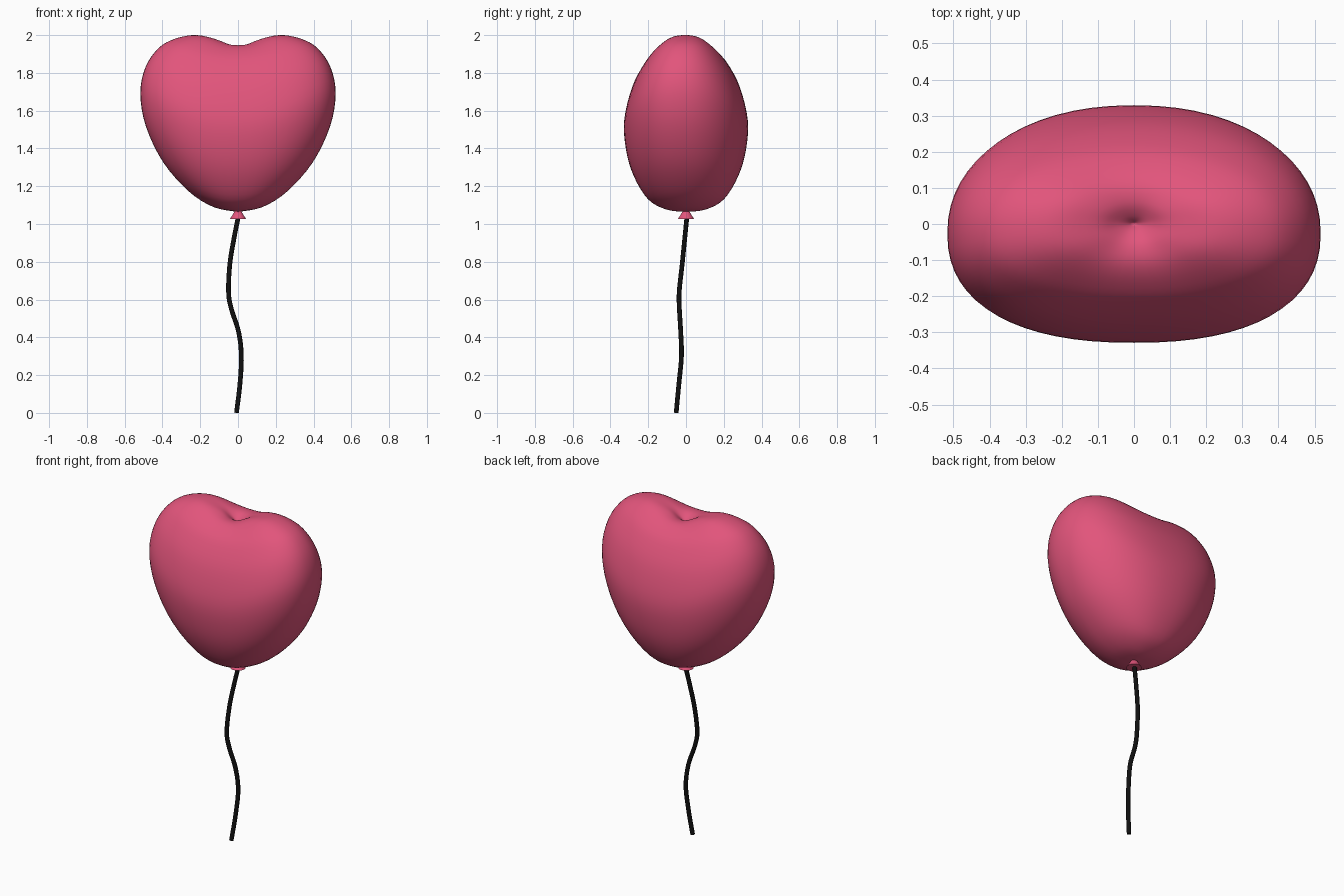
import bpy, bmesh, math
from mathutils import Vector

if "Cube" in bpy.data.objects:
    bpy.data.objects.remove(bpy.data.objects["Cube"])

def material(name, rgb):
    m = bpy.data.materials.new(name)
    m.diffuse_color = (*rgb, 1)
    m.use_nodes = True
    m.node_tree.nodes["Principled BSDF"].inputs["Base Color"].default_value = m.diffuse_color
    return m

PINK = material("pink_rubber", (0.76, 0.09, 0.2))
BLACK = material("black_string", (0.005, 0.005, 0.005))

def finish(name, bm, mat):
    bmesh.ops.recalc_face_normals(bm, faces=bm.faces)
    me = bpy.data.meshes.new(name)
    bm.to_mesh(me)
    bm.free()
    me.materials.append(mat)
    for p in me.polygons:
        p.use_smooth = True
    ob = bpy.data.objects.new(name, me)
    bpy.context.collection.objects.link(ob)
    return ob

def spline(keys, steps):
    """Catmull-Rom through equal-length tuples."""
    k = [Vector(p) for p in keys]
    k = [2 * k[0] - k[1]] + k + [2 * k[-1] - k[-2]]
    out = []
    for i in range(1, len(k) - 2):
        a, b, c, d = k[i - 1:i + 3]
        for j in range(steps):
            t = j / steps
            out.append(0.5 * (2 * b + (c - a) * t + (2 * a - 5 * b + 4 * c - d) * t * t
                              + (3 * b - a - 3 * c + d) * t ** 3))
    return out + [k[-2]]

def power(v, e):
    return math.copysign(abs(v) ** e, v)

# Heart body: rings given by half width, its height, half depth, its height
side = [(0.00, 1.900), (0.045, 1.935), (0.11, 1.975), (0.22, 2.0), (0.33, 1.982),
        (0.42, 1.932), (0.49, 1.83), (0.517, 1.69), (0.487, 1.515), (0.395, 1.325),
        (0.26, 1.172), (0.13, 1.09), (0.0, 1.063)]
front = [(0.00, 1.900), (0.022, 1.925), (0.06, 1.944), (0.11, 1.942), (0.165, 1.91),
         (0.22, 1.85), (0.285, 1.725), (0.327, 1.55), (0.317, 1.39), (0.275, 1.25),
         (0.20, 1.13), (0.105, 1.077), (0.0, 1.063)]
N = 64
rows = []
for kx, kz in zip(spline(side, 4), spline(front, 4)):
    rows.append((kx[0], kx[1], kz[0], kz[1]))
bm = bmesh.new()
top = bm.verts.new((0, 0, side[0][1]))
bottom = bm.verts.new((0, 0, side[-1][1]))
rings = []
for w, zw, d, zd in rows[1:-1]:
    ring = []
    for j in range(N):
        a = 2 * math.pi * j / N
        c2 = math.cos(a) ** 2
        f = 1.6 * c2 - 0.6 * c2 * c2
        x = w * power(math.cos(a), 0.9)
        y = d * power(math.sin(a), 0.9) - 0.1 * x * x
        ring.append(bm.verts.new((x, y, zd + (zw - zd) * f)))
    rings.append(ring)
for j in range(N):
    k = (j + 1) % N
    bm.faces.new((top, rings[0][j], rings[0][k]))
    bm.faces.new((bottom, rings[-1][k], rings[-1][j]))
    for r, s in zip(rings, rings[1:]):
        bm.faces.new((r[j], s[j], s[k], r[k]))
finish("heart_balloon", bm, PINK)

# Flared knot under the balloon
bm = bmesh.new()
bmesh.ops.create_cone(bm, cap_ends=True, segments=24, radius1=0.042, radius2=0.014, depth=0.045)
bmesh.ops.translate(bm, verts=bm.verts, vec=(0, 0, 1.05))
knot = finish("balloon_knot", bm, PINK)
bpy.context.view_layer.objects.active = knot
knot.select_set(True)
bpy.ops.object.shade_smooth_by_angle()

# Wavy string
path = [(0.002, 0.005, 1.04), (-0.02, -0.006, 0.93), (-0.043, -0.02, 0.79), (-0.05, -0.036, 0.64),
        (-0.035, -0.035, 0.55), (0.003, -0.028, 0.43), (0.018, -0.024, 0.3),
        (0.01, -0.038, 0.15), (-0.008, -0.052, 0.001)]
cu = bpy.data.curves.new("string", 'CURVE')
cu.dimensions = '3D'
cu.bevel_depth = 0.0125
cu.bevel_resolution = 3
cu.use_fill_caps = True
pts = spline(path, 6)
sp = cu.splines.new('POLY')
sp.points.add(len(pts) - 1)
for p, v in zip(sp.points, pts):
    p.co = (*v, 1)
cu.materials.append(BLACK)
bpy.context.collection.objects.link(bpy.data.objects.new("string", cu))
